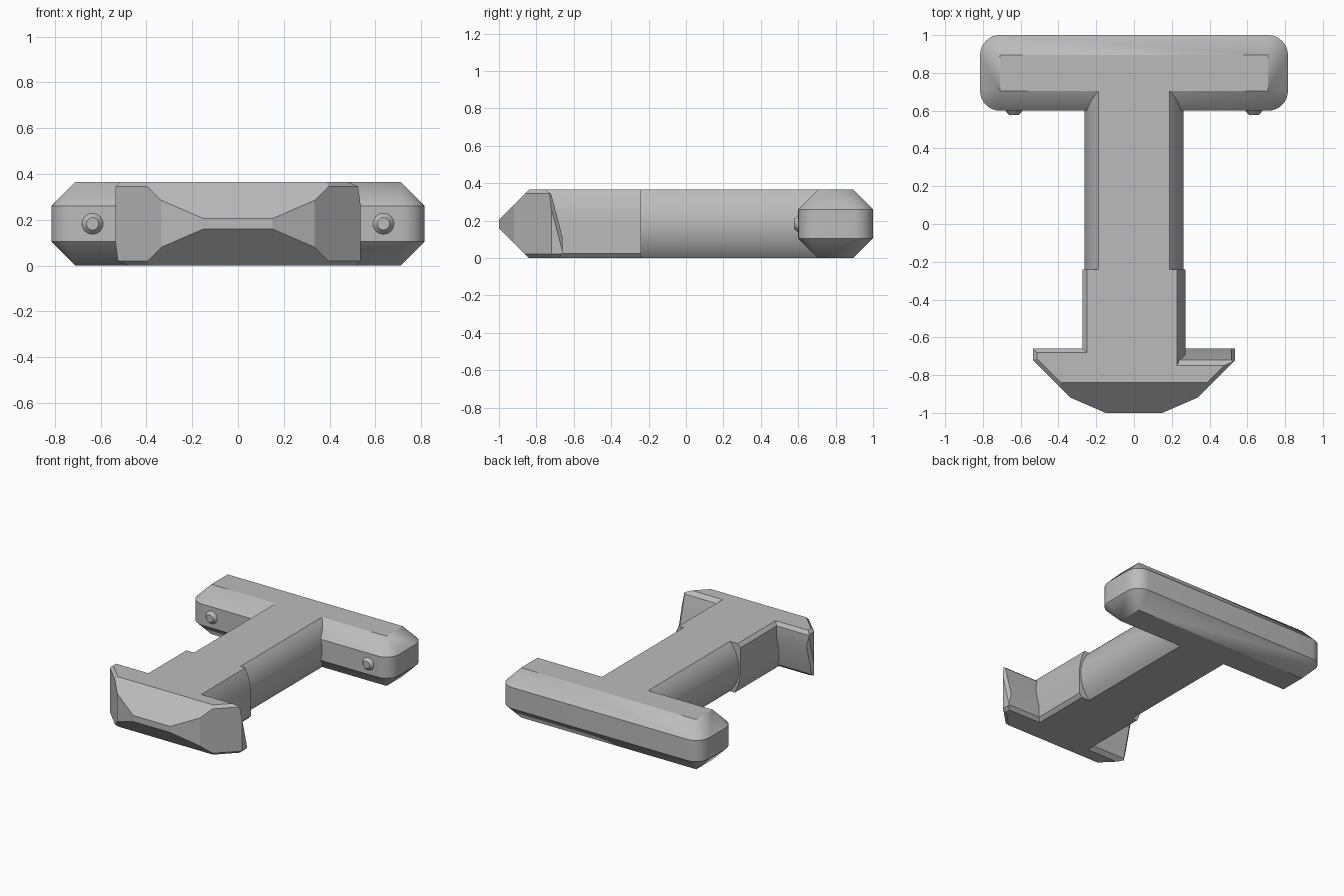
import bpy
import bmesh
import math
from mathutils import Vector

if "Cube" in bpy.data.objects:
    bpy.data.objects.remove(bpy.data.objects["Cube"], do_unlink=True)

H = 0.365          # full thickness
MID = H / 2

grey = bpy.data.materials.new("plain grey")
grey.use_nodes = True
colour = (0.5, 0.5, 0.5, 1)
grey.diffuse_color = colour
grey.node_tree.nodes["Principled BSDF"].inputs["Base Color"].default_value = colour


def finish(name, bm):
    """Turn a bmesh into a shaded object."""
    bmesh.ops.recalc_face_normals(bm, faces=bm.faces)
    mesh = bpy.data.meshes.new(name)
    bm.to_mesh(mesh)
    bm.free()
    mesh.materials.append(grey)
    mesh.shade_smooth()
    mesh.set_sharp_from_angle(angle=math.radians(20))
    obj = bpy.data.objects.new(name, mesh)
    bpy.context.collection.objects.link(obj)
    return obj


def extrude_y(name, half, y0, y1):
    """Extrude a profile made of half an outline and its half-turn copy."""
    outline = half + [(-x, H - z) for x, z in half]
    bm = bmesh.new()
    face = bm.faces.new([bm.verts.new((x, y0, z)) for x, z in outline])
    out = bmesh.ops.extrude_face_region(bm, geom=[face])
    moved = [v for v in out["geom"] if isinstance(v, bmesh.types.BMVert)]
    bmesh.ops.translate(bm, verts=moved, vec=(0, y1 - y0, 0))
    # the extrusion keeps the first cap, so both ends are closed
    return finish(name, bm)


def clip(bm, point, normal):
    """Slice off everything on the normal side of a plane and cap the cut."""
    geom = bm.verts[:] + bm.edges[:] + bm.faces[:]
    out = bmesh.ops.bisect_plane(bm, geom=geom, dist=1e-6, plane_co=point,
                                 plane_no=Vector(normal).normalized(), clear_outer=True)
    edges = [e for e in out["geom_cut"] if isinstance(e, bmesh.types.BMEdge)]
    if edges:
        bmesh.ops.holes_fill(bm, edges=edges, sides=0)


# Cross bar: rounded band with chamfers running in to sharp flat rectangles
CHAMFER = 0.105
bm = bmesh.new()
for sx, sy, start in ((1, 1, 0), (-1, 1, 90), (-1, -1, 180), (1, -1, 270)):
    cx, cy = sx * 0.71, 0.8 + sy * (0.2 - CHAMFER)
    for z in (0, H):
        bm.verts.new((cx, cy, z))
    for i in range(9):
        a = math.radians(start + i * 90 / 8)
        for z in (CHAMFER, H - CHAMFER):
            bm.verts.new((cx + CHAMFER * math.cos(a), cy + CHAMFER * math.sin(a), z))
hull = bmesh.ops.convex_hull(bm, input=bm.verts)
bmesh.ops.dissolve_limit(bm, angle_limit=math.radians(0.5), verts=bm.verts, edges=bm.edges)
finish("cross_bar", bm)

# Shaft: a cylinder flattened on top and bottom
R = 0.262
lim = math.asin(MID / R)
shaft = []
for i in range(17):
    a = -lim + 2 * lim * i / 16
    shaft.append((R * math.cos(a), MID + R * math.sin(a)))
extrude_y("shaft", shaft, -0.3, 0.75)

# Thicker collar: chamfered on one edge, curved on the other
R2 = 0.39
lim = math.asin(MID / R2)
collar = [(0.25, 0), (0.273, 0.025)]
for i in range(9):
    a = lim * i / 8
    collar.append((0.273 - R2 + R2 * math.cos(a), MID + R2 * math.sin(a)))
extrude_y("collar", collar, -0.8, -0.24)

# Barbs: a block trimmed by planes, repeated with a half turn about the shaft
TRIMS = (
    ((0, -1, 0.205), (0, -1, 1)),                # front top slope
    ((0, -1, 0.16), (0, -1, -1)),                # front bottom slope
    ((0.15, -1, 0), (0.08, -0.185, 0)),          # shallow side
    ((0.335, -0.92, 0), (1, -1, 0)),             # steep side
    ((0.535, -0.72, H - 0.02), (1, -1, 1.4)),    # side edge chamfers
    ((0.535, -0.72, 0.02), (1, -1, -1.4)),
    ((0, -0.66, 0.11), (0, 0.23, 0.06)),         # leaning back
    ((0, -0.72, 0.34), (0, 0.025, 0.03)),        # back edge chamfers
    ((0, -0.66, 0.025), (0, 0.025, -0.02)),
    ((0.535, -0.68, 0.11), (1, 1, 0.26)),        # tip chamfers
    ((0.535, -0.7, 0.02), (1, 0, -1.1)),
)
for name, side in (("left_barb", 1), ("right_barb", -1)):
    bm = bmesh.new()
    bmesh.ops.create_cube(bm, size=1)
    for v in bm.verts:
        v.co = ((v.co.x + 0.5) * 0.535, -0.83 + v.co.y * 0.34, (v.co.z + 0.5) * H)
    for point, normal in TRIMS:
        clip(bm, point, normal)
    if side < 0:
        for v in bm.verts:
            v.co.x, v.co.z = -v.co.x, H - v.co.z
    finish(name, bm)

# Pins on the front of the cross bar
for name, x in (("left_pin", 0.635), ("right_pin", -0.635)):
    bm = bmesh.new()
    bmesh.ops.create_cone(bm, cap_ends=True, segments=24, radius1=0.046,
                          radius2=0.027, depth=0.022)
    pin = finish(name, bm)
    pin.location = (x, 0.589, MID)
    pin.rotation_euler.x = math.radians(90)
